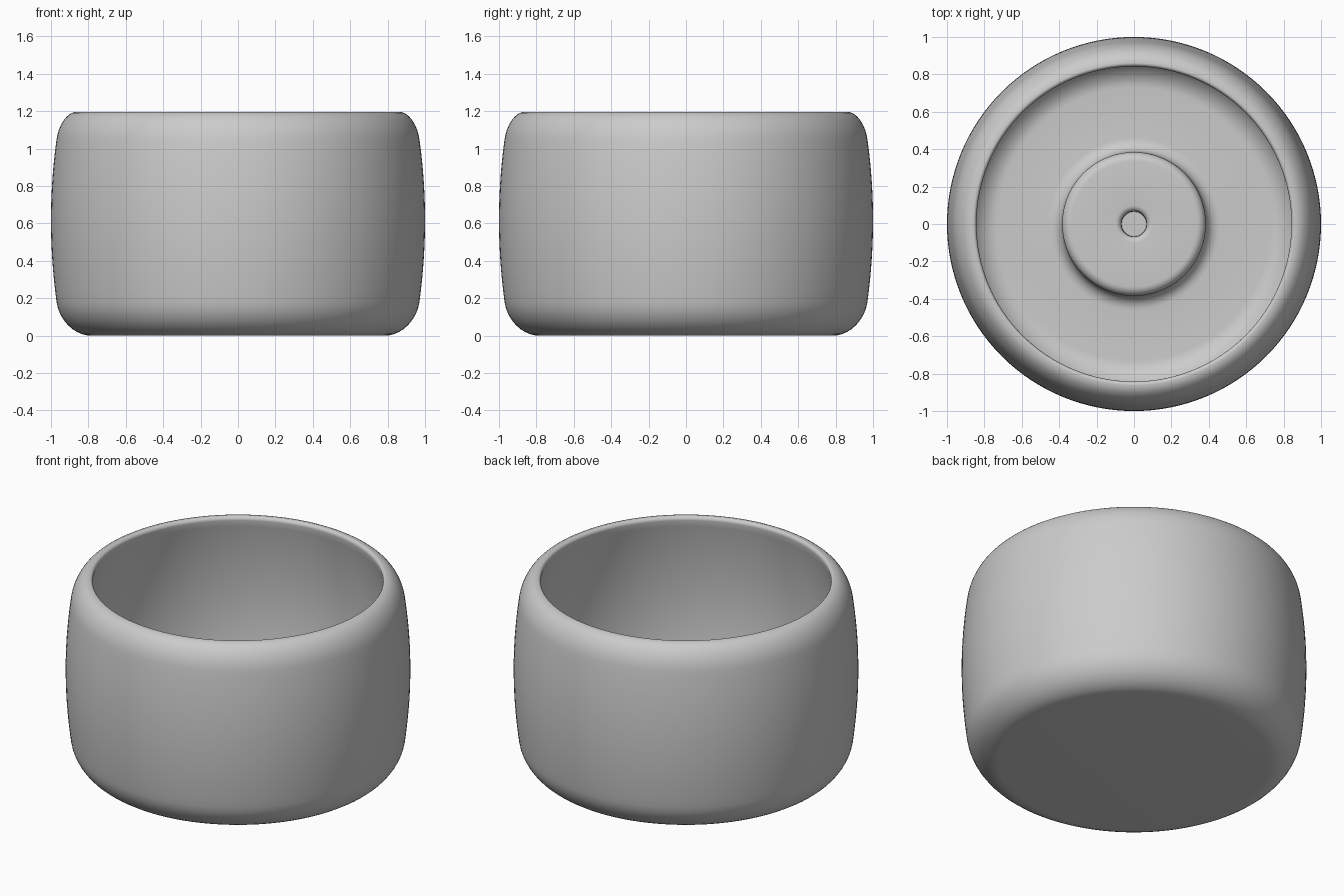
import bpy, bmesh, math
from mathutils import Vector

if "Cube" in bpy.data.objects:
    bpy.data.objects.remove(bpy.data.objects["Cube"])

SIDES = 128

grey = bpy.data.materials.new("plain_grey")
grey.diffuse_color = (0.6, 0.6, 0.6, 1)
grey.use_nodes = True
grey.node_tree.nodes["Principled BSDF"].inputs["Base Color"].default_value = grey.diffuse_color


def curve(a, b, c, n=10):
    """Quadratic curve from a to c, pulled towards b."""
    pts = []
    for i in range(n + 1):
        t = i / n
        pts.append(tuple((1 - t) ** 2 * p + 2 * t * (1 - t) * q + t * t * r
                         for p, q, r in zip(a, b, c)))
    return pts


def fillet(a, b, c, n=10):
    """Near-circular corner from a to c around corner point b."""
    k = 0.5523
    a, b, c = Vector(a), Vector(b), Vector(c)
    p, q = a.lerp(b, k), c.lerp(b, k)
    pts = []
    for i in range(n + 1):
        t = i / n
        s = 1 - t
        pts.append(tuple(a * s**3 + p * 3 * s * s * t + q * 3 * s * t * t + c * t**3))
    return pts


def lathe(name, profile):
    """Spin an (radius, height) profile that starts and ends on the axis."""
    bm = bmesh.new()
    rings = []
    for r, z in profile:
        if r < 1e-6:
            rings.append([bm.verts.new((0, 0, z))])
        else:
            rings.append([bm.verts.new((r * math.cos(2 * math.pi * i / SIDES),
                                        r * math.sin(2 * math.pi * i / SIDES), z))
                          for i in range(SIDES)])
    for lo, hi in zip(rings, rings[1:]):
        for i in range(SIDES):
            j = (i + 1) % SIDES
            if len(lo) == 1:
                bm.faces.new((lo[0], hi[j], hi[i]))
            elif len(hi) == 1:
                bm.faces.new((lo[i], lo[j], hi[0]))
            else:
                bm.faces.new((lo[i], lo[j], hi[j], hi[i]))
    bmesh.ops.recalc_face_normals(bm, faces=bm.faces)
    mesh = bpy.data.meshes.new(name)
    bm.to_mesh(mesh)
    bm.free()
    mesh.materials.append(grey)
    obj = bpy.data.objects.new(name, mesh)
    bpy.context.collection.objects.link(obj)
    bpy.context.view_layer.objects.active = obj
    obj.select_set(True)
    bpy.ops.object.shade_smooth_by_angle(angle=math.radians(40))
    return obj


FLOOR, HUB_TOP, HOLE = 0.10, 0.45, 0.37

profile = [(0, 0)]
# rounded base, bulging outer wall, rounded shoulder
profile += fillet((0.785, 0), (0.945, 0), (0.97, 0.18))
profile += curve((0.97, 0.18), (1.03, 0.62), (0.97, 1.05), 20)[1:]
profile += fillet((0.97, 1.05), (0.95, 1.197), (0.862, 1.197))[1:]
# rim lip and bulging inner wall
profile += fillet((0.859, 1.197), (0.842, 1.197), (0.842, 1.175), 6)
profile += curve((0.842, 1.175), (0.96, 0.68), (0.885, 0.26), 24)[1:]
# fillet to the floor
profile += fillet((0.885, 0.26), (0.86, FLOOR), (0.73, FLOOR), 12)[1:]
# raised hub
profile += fillet((0.46, FLOOR), (0.386, FLOOR), (0.386, FLOOR + 0.07), 8)
profile += fillet((0.384, HUB_TOP - 0.05), (0.384, HUB_TOP), (0.335, HUB_TOP), 8)
# centre hole
profile += fillet((0.10, HUB_TOP), (0.068, HUB_TOP), (0.068, HUB_TOP - 0.03), 6)
profile += [(0.066, HOLE), (0, HOLE)]

lathe("bowl_body", profile)
